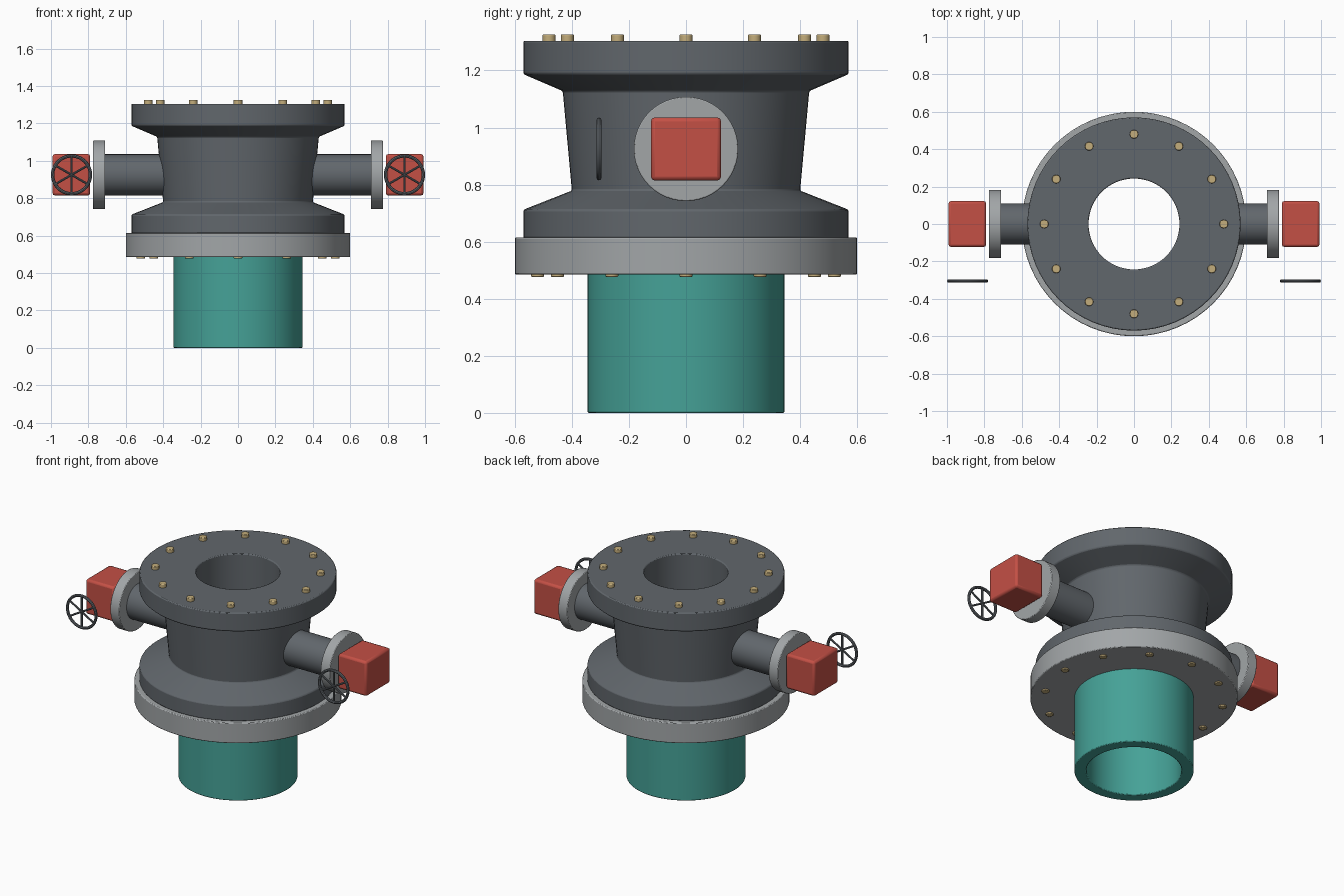
import bpy, bmesh
from math import pi, cos, sin
from mathutils import Matrix, Vector

if "Cube" in bpy.data.objects:
    bpy.data.objects.remove(bpy.data.objects["Cube"])


def material(name, rgb):
    m = bpy.data.materials.new(name)
    m.diffuse_color = (*rgb, 1)
    m.use_nodes = True
    m.node_tree.nodes["Principled BSDF"].inputs["Base Color"].default_value = m.diffuse_color
    return m


TEAL = material("teal_paint", (0.06, 0.36, 0.31))
DARK = material("dark_steel", (0.12, 0.135, 0.15))
LIGHT = material("light_steel", (0.36, 0.38, 0.39))
RED = material("red_paint", (0.55, 0.08, 0.06))
BRASS = material("brass", (0.55, 0.42, 0.2))


def finish(name, bm, mat, bevel=0.0):
    bmesh.ops.recalc_face_normals(bm, faces=bm.faces[:])
    me = bpy.data.meshes.new(name)
    bm.to_mesh(me)
    bm.free()
    ob = bpy.data.objects.new(name, me)
    bpy.context.collection.objects.link(ob)
    me.materials.append(mat)
    if bevel:
        b = ob.modifiers.new("bevel", "BEVEL")
        b.width, b.segments, b.limit_method = bevel, 2, "ANGLE"
    bpy.ops.object.select_all(action="DESELECT")
    ob.select_set(True)
    bpy.context.view_layer.objects.active = ob
    bpy.ops.object.shade_smooth_by_angle(angle=pi / 6)
    return ob


def lathe(name, profile, mat, bevel=0.0, center=(0, 0, 0), axis="Z", n=64):
    """Revolve a closed (radius, height) profile into a ring."""
    bm = bmesh.new()
    rot = {"Z": Matrix(), "Y": Matrix.Rotation(pi / 2, 4, "X")}[axis]
    rings = [[bm.verts.new(rot @ Vector((r * cos(2 * pi * i / n), r * sin(2 * pi * i / n), z)) + Vector(center))
              for r, z in profile] for i in range(n)]
    k = len(profile)
    for i in range(n):
        a, b = rings[i], rings[(i + 1) % n]
        for j in range(k):
            bm.faces.new((a[j], b[j], b[(j + 1) % k], a[(j + 1) % k]))
    return finish(name, bm, mat, bevel)


def add_cyl(bm, p0, p1, r, n=48):
    p0, p1 = Vector(p0), Vector(p1)
    d = p1 - p0
    m = Matrix.Translation((p0 + p1) / 2) @ d.to_track_quat("Z", "Y").to_matrix().to_4x4()
    bmesh.ops.create_cone(bm, cap_ends=True, segments=n, radius1=r, radius2=r,
                          depth=d.length, matrix=m)


def cyl(name, p0, p1, r, mat, bevel=0.0):
    bm = bmesh.new()
    add_cyl(bm, p0, p1, r)
    return finish(name, bm, mat, bevel)


# Casing pipe, base flange and spool body with a through bore
lathe("casing_pipe", [(0.275, 0), (0.345, 0), (0.345, 0.56), (0.275, 0.56)], TEAL, 0.005)
lathe("base_flange", [(0.277, 0.485), (0.6, 0.485), (0.6, 0.615), (0.277, 0.615)], LIGHT, 0.005)
lathe("spool_body", [(0.243, 0.612), (0.57, 0.612), (0.57, 0.712), (0.4, 0.779),
                     (0.432, 1.128), (0.57, 1.187), (0.57, 1.304), (0.243, 1.304)], DARK, 0.006)

# Bolt circles
for label, radius, z0, z1 in (("top", 0.48, 1.28, 1.326), ("base", 0.52, 0.477, 0.51)):
    bm = bmesh.new()
    for i in range(12):
        a = i * pi / 6
        x, y = radius * cos(a), radius * sin(a)
        add_cyl(bm, (x, y, z0), (x, y, z1), 0.023, 16)
    finish(label + "_bolts", bm, BRASS, 0.003)

# Side outlets with valves and handwheels
Z = 0.925
for side, s in (("right", 1), ("left", -1)):
    cyl(side + "_outlet_pipe", (s * 0.32, 0, Z), (s * 0.73, 0, Z), 0.11, DARK)
    cyl(side + "_outlet_flange", (s * 0.71, 0, Z), (s * 0.775, 0, Z), 0.183, LIGHT, 0.004)

    bm = bmesh.new()
    bmesh.ops.create_cube(bm, size=1, matrix=Matrix.Translation((s * 0.891, 0, Z))
                          @ Matrix.Diagonal((0.202, 0.246, 0.222, 1)))
    finish(side + "_valve_block", bm, RED, 0.014)

    c = Vector((s * 0.89, -0.305, Z))
    rim = [(0.101 + 0.009 * cos(t * pi / 4), 0.009 * sin(t * pi / 4)) for t in range(8)]
    lathe(side + "_handwheel_rim", rim, DARK, center=c, axis="Y", n=40)
    bm = bmesh.new()
    for i in range(3):
        d = Vector((sin(i * pi / 3), 0, cos(i * pi / 3))) * 0.1
        add_cyl(bm, c - d, c + d, 0.006, 8)
    finish(side + "_handwheel_spokes", bm, DARK)
